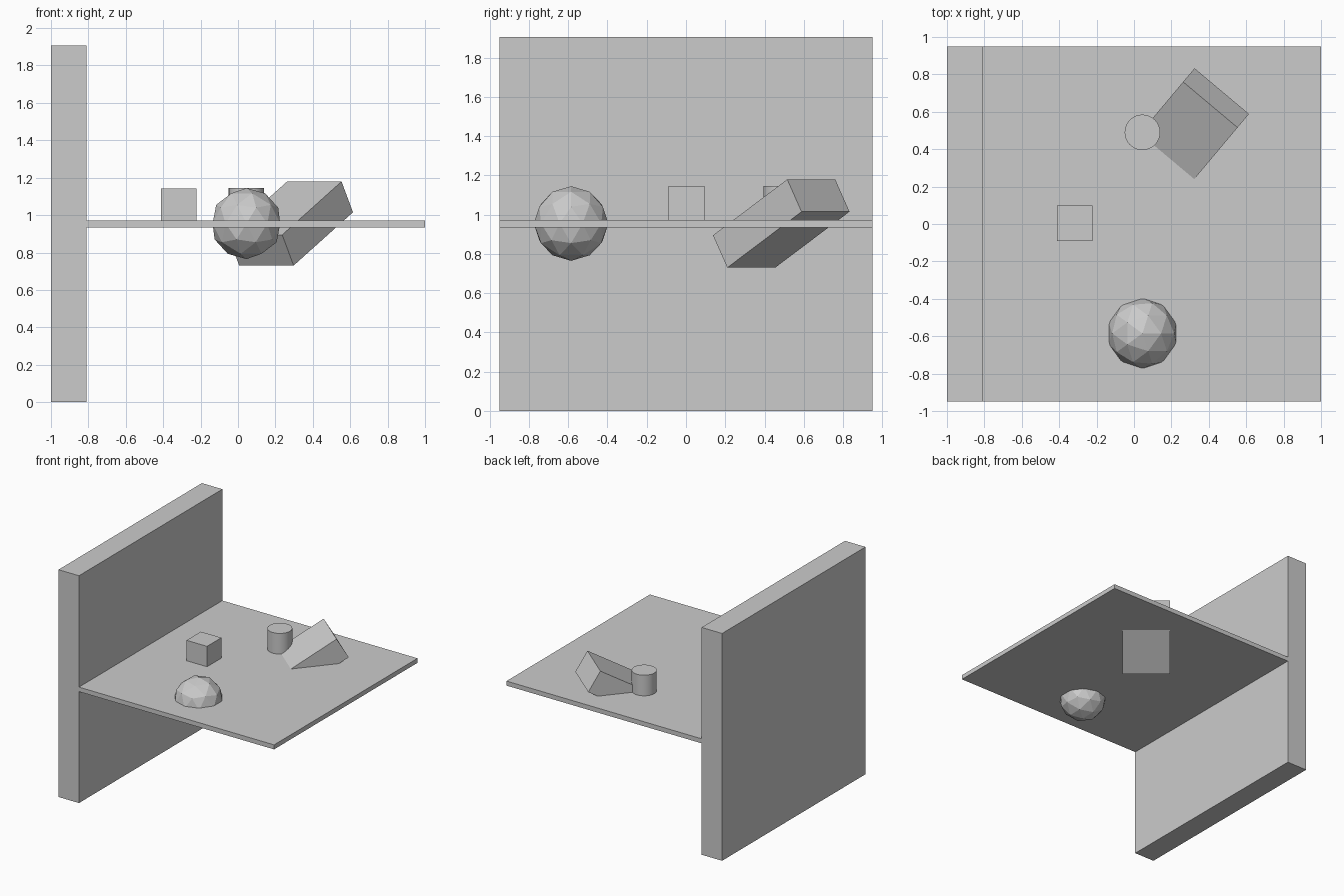
import bpy
from math import radians

if "Cube" in bpy.data.objects:
    bpy.data.objects.remove(bpy.data.objects["Cube"])


def box(name, center, size, rot=(0, 0, 0)):
    bpy.ops.mesh.primitive_cube_add(size=1, location=center, rotation=[radians(a) for a in rot])
    ob = bpy.context.object
    ob.name = name
    ob.scale = size
    return ob


# upright wall and the thin shelf that meets it
box("wall", (-0.905, 0, 0.953), (0.19, 1.9, 1.906))
box("shelf", (0.095, 0, 0.953), (1.81, 1.9, 0.038))

# small block standing in the shelf
box("small_cube", (-0.318, 0.003, 1.048), (0.19, 0.19, 0.19))

# tilted slab passing through the shelf
box("tilted_block", (0.28, 0.485, 0.955), (0.38, 0.57, 0.19), (30, 0, -40))

# short cylinder
bpy.ops.mesh.primitive_cylinder_add(vertices=32, radius=0.095, depth=0.19, location=(0.045, 0.49, 1.05))
bpy.context.object.name = "cylinder"
bpy.ops.object.shade_smooth_by_angle()

# faceted ball half sunk in the shelf
bpy.ops.mesh.primitive_ico_sphere_add(subdivisions=2, radius=0.19, location=(0.045, -0.585, 0.955))
bpy.context.object.name = "faceted_ball"
